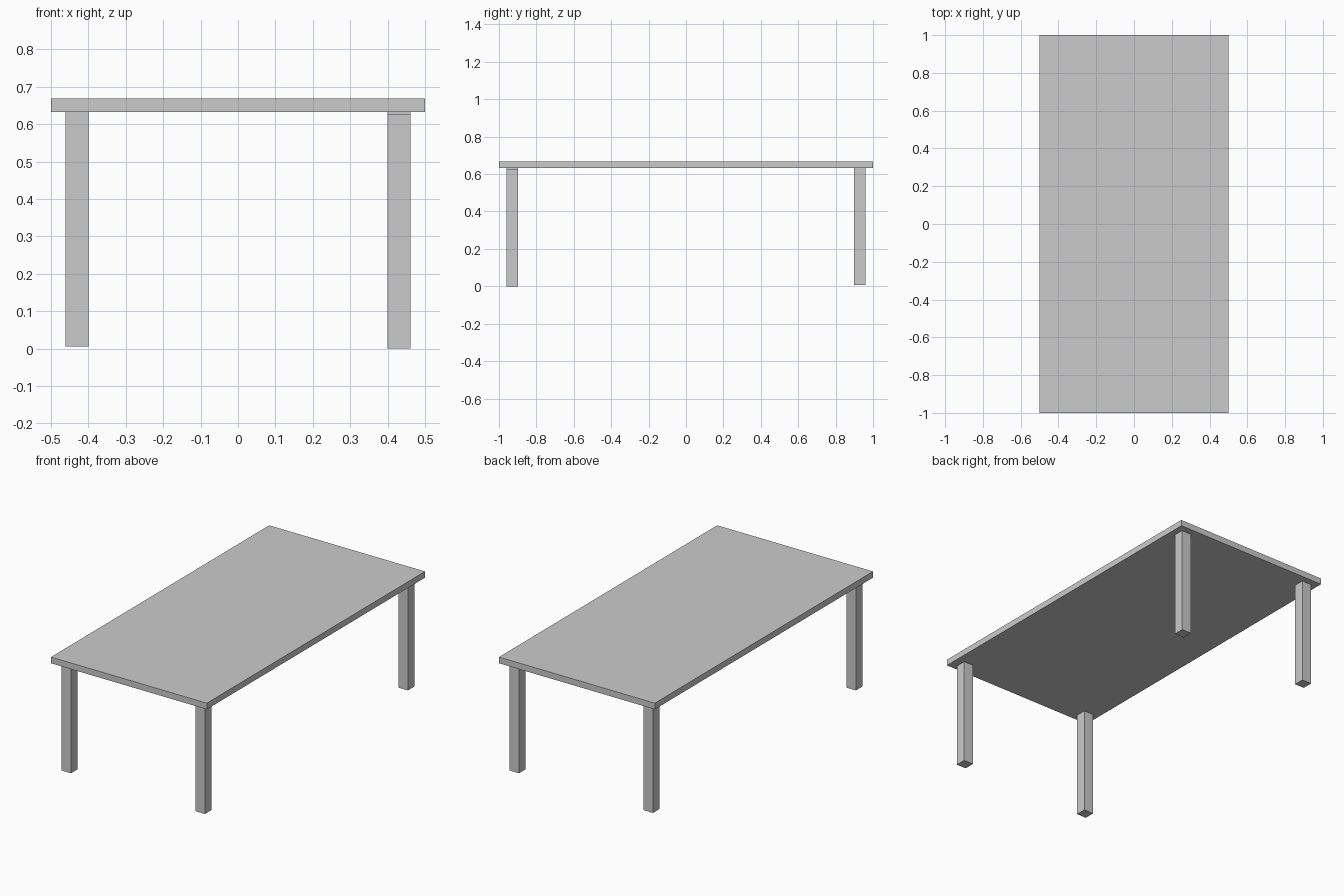
import bpy

if "Cube" in bpy.data.objects:
    bpy.data.objects.remove(bpy.data.objects["Cube"])


def box(name, center, size):
    bpy.ops.mesh.primitive_cube_add(size=1, location=center)
    obj = bpy.context.object
    obj.name = name
    obj.scale = size
    bpy.ops.object.transform_apply(location=False, rotation=False, scale=True)
    return obj


LEG_HEIGHT = 0.626
LEG_WIDTH = 0.062
TOP_BOTTOM = 0.632
TOP_THICKNESS = 0.036

# Table top
box("table_top", (0, 0, TOP_BOTTOM + TOP_THICKNESS / 2), (1.0, 2.0, TOP_THICKNESS))

# Four legs; the front right one sits slightly lower, on the floor
for side, x in (("left", -0.43), ("right", 0.43)):
    for end, y in (("front", -0.93), ("back", 0.93)):
        lowered = side == "right" and end == "front"
        base = 0.0 if lowered else TOP_BOTTOM - LEG_HEIGHT
        box(f"{end}_{side}_leg", (x, y, base + LEG_HEIGHT / 2),
            (LEG_WIDTH, LEG_WIDTH, LEG_HEIGHT))
